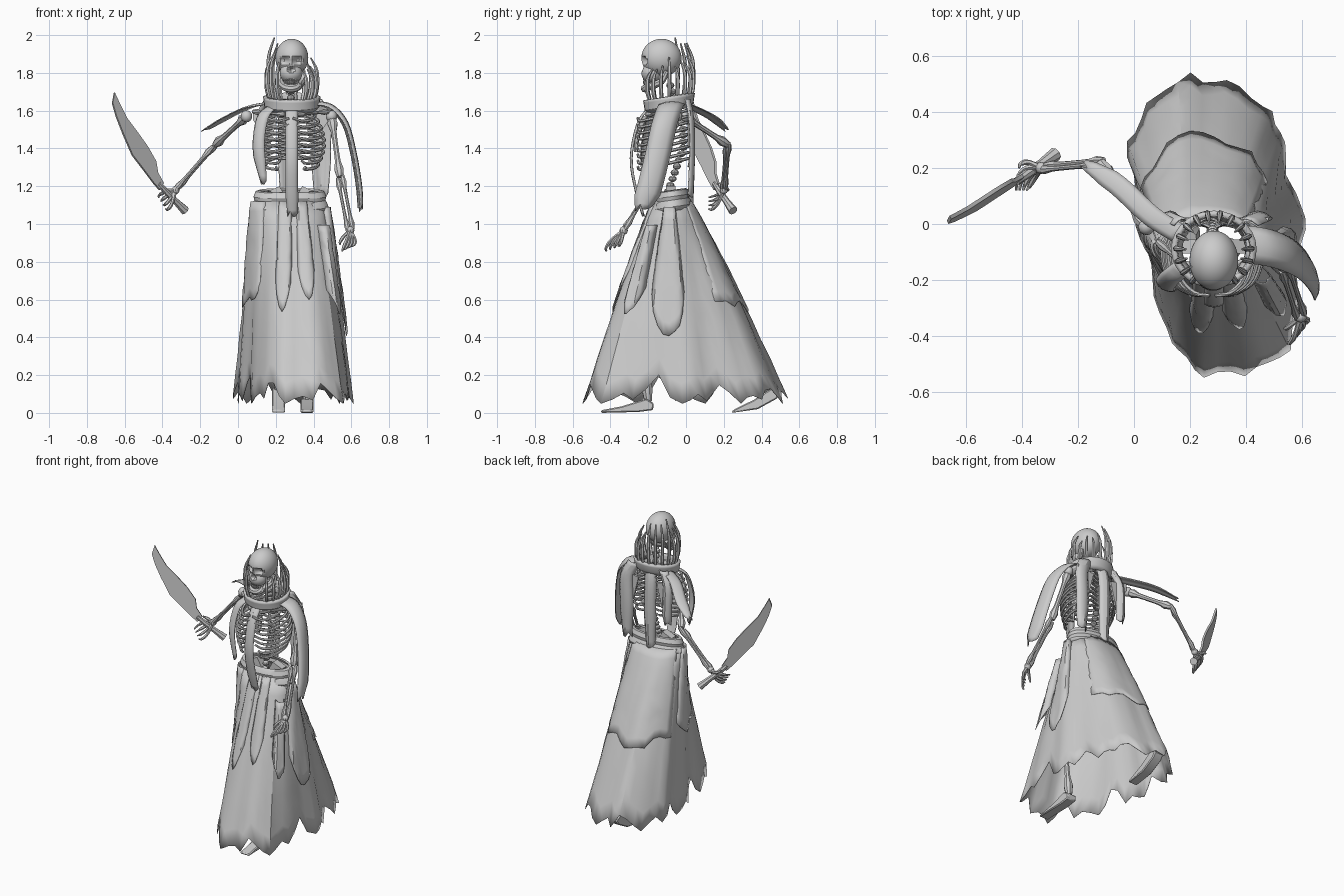
import bpy, bmesh, math, random
from mathutils import Vector as V

random.seed(4)
if "Cube" in bpy.data.objects:
    bpy.data.objects.remove(bpy.data.objects["Cube"])

grey = bpy.data.materials.new("pale_grey")
grey.use_nodes = True
COL = (0.6, 0.6, 0.6, 1)
grey.diffuse_color = COL
grey.node_tree.nodes["Principled BSDF"].inputs["Base Color"].default_value = COL
parts = []


def add(name, verts, faces, thick=0.0):
    me = bpy.data.meshes.new(name)
    me.from_pydata([tuple(v) for v in verts], [], faces)
    bm = bmesh.new()
    bm.from_mesh(me)
    bmesh.ops.recalc_face_normals(bm, faces=bm.faces)
    bm.to_mesh(me)
    bm.free()
    me.materials.append(grey)
    ob = bpy.data.objects.new(name, me)
    bpy.context.collection.objects.link(ob)
    if thick:
        m = ob.modifiers.new("thickness", "SOLIDIFY")
        m.thickness, m.offset = thick, 0
    parts.append(ob)
    return ob


def grid(name, rows, closed=False, caps=False, thick=0.0):
    """Skin a list of equally long rows of points."""
    n = len(rows[0])
    faces = [(r * n + i, r * n + (i + 1) % n, (r + 1) * n + (i + 1) % n, (r + 1) * n + i)
             for r in range(len(rows) - 1) for i in range(n if closed else n - 1)]
    if caps:
        faces += [tuple(range(n)), tuple(range((len(rows) - 1) * n, len(rows) * n))]
    return add(name, [p for r in rows for p in r], faces, thick)


def smooth(pts, k=4):
    """Catmull-Rom curve through the points."""
    p = [V(q) for q in pts]
    p = [2 * p[0] - p[1]] + p + [2 * p[-1] - p[-2]]
    out = []
    for a, b, c, d in zip(p, p[1:], p[2:], p[3:]):
        for i in range(k):
            t = i / k
            out.append(0.5 * (2 * b + (c - a) * t + (2 * a - 5 * b + 4 * c - d) * t * t
                              + (3 * b - a - 3 * c + d) * t ** 3))
    return out + [p[-2]]


def tube(name, pts, radii, sides=6):
    """Sweep a round section; radii spread evenly over the path."""
    pts = [V(p) for p in pts]
    rows, last = [], len(pts) - 1
    ref = V((0.31, 0.9, 0.2)) if abs((pts[-1] - pts[0]).normalized().y) < 0.8 else V((1, 0, 0.2))
    for i, p in enumerate(pts):
        tan = (pts[min(i + 1, last)] - pts[max(i - 1, 0)]).normalized()
        u = tan.cross(ref).normalized()
        w = tan.cross(u)
        f = i / last * (len(radii) - 1)
        j = min(int(f), len(radii) - 2)
        r = radii[j] + (radii[j + 1] - radii[j]) * (f - j)
        rows.append([p + r * (math.cos(a) * u + math.sin(a) * w)
                     for a in (math.tau * s / sides for s in range(sides))])
    return grid(name, rows, closed=True, caps=True)


def bone(name, a, b, r):
    a, b = V(a), V(b)
    tube(name, [a.lerp(b, i / 8) for i in range(9)],
         [r * 1.2, r * 1.9, r * 1.1, r, r, r, r * 1.1, r * 1.8, r * 1.2], 8)


def strip(name, pts, across, width, bow, tip=0.5):
    """Hanging cloth strip, its middle bowed outward, with a torn, narrowed end."""
    path, across, bow = smooth(pts), V(across).normalized(), V(bow)
    rows = []
    for i, p in enumerate(path):
        w = width * (1 if i < len(path) - 3 else 1 - (1 - tip) * (i - len(path) + 4) / 3)
        rows.append([p + across * w * s - bow * 4 * s * s for s in (-0.5, -0.25, 0, 0.25, 0.5)])
    back = (path[-2] - path[-1]).normalized()
    rows[-1][1] += back * 0.03
    rows[-1][4] += back * 0.02
    grid(name, rows, thick=0.006)


def ball(name, c, scale, seg=24, rings=16):
    bm = bmesh.new()
    bmesh.ops.create_uvsphere(bm, u_segments=seg, v_segments=rings, radius=1)
    bm.verts.index_update()
    vs = [V((v.co.x * scale[0], v.co.y * scale[1], v.co.z * scale[2])) + V(c) for v in bm.verts]
    fs = [tuple(v.index for v in f.verts) for f in bm.faces]
    bm.free()
    return add(name, vs, fs)


def prism(name, outline, depth):
    """Extrude a closed outline by the vector depth, centred."""
    d = V(depth) / 2
    return grid(name, [[V(p) - d for p in outline], [V(p) + d for p in outline]], True, True)


# Skirt: straight loft from waist ellipse to a skewed hem
HEM = [(.61, -.02), (.575, .13), (.53, .28), (.49, .43), (.33, .505), (.18, .55), (.04, .43), (-.025, .27),
       (0, .10), (.03, -.08), (.08, -.25), (.14, -.47), (.25, -.535), (.42, -.54), (.56, -.45), (.58, -.25)]


def skirt_point(u, t, off=0.0):
    k = int(u // 1)
    hem = V(HEM[k % 16]).lerp(V(HEM[(k + 1) % 16]), u - k)
    a = math.tau * u / 16
    out = V((math.cos(a), math.sin(a)))
    waist = V((.27 + .19 * out.x, -.075 + .095 * out.y))
    p = waist.lerp(hem, t ** 0.9) + out * (off + 0.01 * t * math.sin(u * 3.9))
    return V((p.x, p.y, 1.12 - 1.05 * t))


def cloth(name, u0, u1, t0, t1, off, cols, point=0.0, tear=0.06, closed=False):
    rows, ends, n = [], [], cols + (not closed)
    for i in range(n):
        s = i / cols
        ends.append(t1 - point * (2 * s - 1) ** 2 * (t1 - t0)
                    - tear * (0, .25, .5, .2, .8, 1, .4)[i % 7] * random.uniform(.5, 1.2))
    for r in range(11):
        f = r / 10
        rows.append([skirt_point(u0 + (u1 - u0) * i / cols, t0 + (ends[i] - t0) * f,
                                 off * (1 - (2 * i / cols - 1) ** 4) + random.uniform(-.003, .003))
                     for i in range(n)])
    grid(name, rows, closed=closed, thick=0.003)


cloth("skirt", 0, 16, 0, 1.02, 0, 56, tear=0.12, closed=True)
cloth("back_overskirt", 2, 7, 0, .56, .01, 14, .1)
cloth("right_overskirt", 7.6, 10.2, 0, .55, .016, 8, .2)
cloth("front_right_flap", 11.3, 12.2, 0, .56, .01, 6, .3, .02)
cloth("front_flap", 12.5, 13.3, 0, .5, .01, 6, .3, .02)
cloth("front_left_flap", 13.9, 14.7, .12, .58, .045, 8, .3, .03)
cloth("left_flap", 15, 16.4, .03, .69, .024, 8, .35, .02)


def ring(name, c, profile, tilt, thick):
    """Elliptical band from (rx, ry, z) levels, tilted along y."""
    grid(name, [[V((c[0] + rx * math.cos(a), c[1] + ry * math.sin(a), z + tilt * ry * math.sin(a)))
                 for a in (math.tau * i / 28 for i in range(28))] for rx, ry, z in profile],
         closed=True, thick=thick)


ring("waistband", (.275, -.075), [(.195, .1, 1.07), (.2, .105, 1.09), (.19, .095, 1.115), (.183, .088, 1.125),
                                  (.188, .092, 1.145), (.178, .08, 1.17), (.16, .072, 1.175)], .15, .01)
ring("collar", (.285, -.09), [(.12, .105, 1.605), (.137, .12, 1.625), (.14, .125, 1.66), (.143, .128, 1.675)],
     .15, .02)

# Collar spikes rising inside the collar and curling in around the head
for i in range(16):
    a = math.radians(-55 + 290 * i / 15)
    d = V((math.cos(a), math.sin(a), 0))
    h = .25 - .04 * d.x + .03 * d.y + random.uniform(-.06, .05)
    path = smooth([V((.285, -.095, 1.65 + h * f)) + d * r
                   for f, r in ((0, .115), (.3, .134), (.7, .132), (1, .1))])
    tube("collar_spike", path, [.01, .011, .01, .004], 6)

# Skull with pressed-in sockets, jaw and teeth
skull = ball("skull", (.285, -.13, 1.88), (.087, .106, .1), 40, 32)
face = ball("face", (.281, -.18, 1.8), (.06, .056, .055), 32, 24)
for v in list(skull.data.vertices) + list(face.data.vertices):
    for ex, ez, r in ((.249, 1.865, .026), (.315, 1.865, .026), (.28, 1.818, .015)):
        d = math.hypot(v.co.x - ex, v.co.z - ez) / r
        if v.co.y < -.14 and d < 1:
            v.co.y += .03 * (1 - d * d)
tube("jaw", smooth([(.345, -.1, 1.81), (.338, -.13, 1.755), (.315, -.2, 1.725), (.281, -.218, 1.717),
                    (.247, -.2, 1.725), (.225, -.13, 1.755), (.218, -.1, 1.81)]), [.014, .02, .021, .02, .014], 8)
for i in range(-3, 4):
    for z in (1.75, 1.77):
        ball("tooth", (.281 + i * .011, -.222 + .002 * i * i, z), (.0055, .006, .011), 8, 6)

# Spine, ribs and breastbone
for i in range(19):
    z = 1.14 + i * .033
    ball("vertebra", (.28, -.015 - .07 * max(0, z - 1.5) / .24 - .07 * max(0, 1.4 - z) / .2, z),
         (.022, .022, .017), 8, 6)
tube("breastbone", smooth([(.28, -.22, 1.57), (.28, -.26, 1.47), (.28, -.265, 1.38)]), [.02, .018, .01])
for i in range(9):
    z, w = 1.59 - i * .032, .1 + .075 * math.sin(.35 + i * .27)
    for s in (-1, 1):
        gap = .01 if i < 6 else .03 + .025 * (i - 6)
        tube("rib", smooth([(.28 + s * x, y, z + dz) for x, y, dz in
                            ((.01, -.01, .01), (w * .6, .01, .012), (w, -.08, -.01),
                             (w * .9, -.19, -.035), (w * .5, -.245, -.045), (gap, -.255, -.03))]),
             [.007, .009, .009, .007])
for s in (-1, 1):
    bone("collarbone", (.28 + s * .03, -.21, 1.58), (.28 + s * .2, -.06, 1.595), .009)
    prism("shoulder_blade", [(.28 + s * x, .015, z) for x, z in
                             ((.07, 1.57), (.2, 1.6), (.2, 1.55), (.11, 1.41))], (0, .015, 0))
    prism("hip_bone", [(.28 + s * x, -.08, z) for x, z in
                       ((.02, 1.13), (.06, 1.2), (.13, 1.17), (.11, 1.1), (.04, 1.04))], (0, .05, 0))


# Arms and hands
def arm(side, shoulder, elbow, wrist, tips, knuckle):
    sh, el, wr = V(shoulder), V(elbow), V(wrist)
    ball(side + "_shoulder_joint", sh, (.03, .03, .032), 12, 8)
    bone(side + "_upper_arm", sh, el, .015)
    for k in (-1, 1):
        o = V((.012, .008, .008)) * k
        bone(side + "_forearm_bone", el + o, wr + o, .009)
    ball(side + "_wrist", wr, (.022, .022, .022), 10, 8)
    for tip, kn in zip(tips, knuckle):
        mid = (V(kn) + V(tip)) / 2 + (V(kn) - wr) * .25
        tube(side + "_finger", smooth([wr, kn, mid, tip]), [.011, .009, .01, .007, .004])


arm("left", (.495, -.05, 1.57), (.54, -.16, 1.25), (.595, -.33, .965),
    [(.55 + .012 * i, -.42 + .02 * i, .855 + .01 * i) for i in range(4)] + [(.54, -.37, .89)],
    [(.575 + .015 * i, -.395 + .018 * i, .915) for i in range(4)] + [(.56, -.36, .935)])
arm("right", (.045, -.01, 1.57), (-.12, .22, 1.42), (-.33, .2, 1.18),
    [(-.42 + .012 * i, .12, 1.14 - .02 * i) for i in range(4)] + [(-.41, .2, 1.2)],
    [(-.385 + .012 * i, .2 - .01 * i, 1.17 - .02 * i) for i in range(4)] + [(-.375, .22, 1.18)])


# Curved sword in a slanting plane that leans back
def on_blade(x, z):
    lean = ((x + .28) * .86 + (z - 1.06) * .51) * .3
    return (x, .02 + (x + .66) * .6 + lean, z)


BLADE = [(-.655, 1.695), (-.625, 1.63), (-.59, 1.56), (-.53, 1.48), (-.48, 1.41), (-.435, 1.33), (-.425, 1.27),
         (-.395, 1.215), (-.415, 1.18), (-.45, 1.22), (-.51, 1.30), (-.56, 1.365), (-.61, 1.48), (-.645, 1.57),
         (-.665, 1.64)]
prism("sword_blade", [on_blade(*p) for p in BLADE], (.006, -.012, .004))
tube("sword_handle", [on_blade(*p) for p in ((-.42, 1.215), (-.38, 1.17), (-.33, 1.12), (-.28, 1.07))],
     [.014, .017, .018, .025], 8)

# Cloth strips hanging from the collar
strip("left_shoulder_cape", [(.4, -.07, 1.65), (.5, -.085, 1.63), (.58, -.115, 1.54), (.625, -.15, 1.38),
                             (.655, -.195, 1.2), (.66, -.235, 1.08)], (-.1, 1, 0), .135, (.02, 0, .015))
strip("right_shoulder_cape", [(.17, -.04, 1.645), (.06, .03, 1.625), (-.06, .14, 1.57), (-.18, .22, 1.5)],
      (.7, .6, .1), .075, (0, 0, .008))
strip("front_strip", [(.285, -.2, 1.62), (.285, -.26, 1.53), (.285, -.295, 1.35), (.285, -.27, 1.18),
                      (.29, -.23, 1.04)], (1, 0, 0), .065, (0, -.01, 0), .8)
strip("front_right_strip", [(.17, -.16, 1.62), (.12, -.2, 1.56), (.1, -.23, 1.4), (.13, -.23, 1.21)],
      (1, -.6, 0), .07, (-.01, -.01, 0))
for x, end, wide in ((.13, 1.3, .07), (.26, 1.08, .09), (.44, 1.14, .1)):
    strip("back_strip", [(.285 + (x - .285) * .7, .02, 1.66), (x, .04, 1.56), (x, .045, 1.38), (x, .035, end)],
          (1, 0, 0), wide, (0, .025, 0), .7)

# Legs and feet in mid stride
for side, hip, knee, ankle in (("left", (.34, -.07, 1.08), (.37, -.25, .6), (.365, -.2, .06)),
                               ("right", (.2, -.05, 1.08), (.2, .1, .58), (.215, .46, .12))):
    bone(side + "_thigh", hip, knee, .02)
    bone(side + "_shin", knee, ankle, .017)
FEET = {"left_foot": (.365, [(-.45, 0), (-.45, .014), (-.34, .035), (-.21, .075), (-.17, .05), (-.175, .015),
                             (-.25, .005)]),
        "right_foot": (.215, [(.24, 0), (.25, .016), (.36, .07), (.46, .135), (.505, .11), (.48, .075),
                              (.38, .02)])}
for name, (x, side_outline) in FEET.items():
    foot = prism(name, [(x, y, z) for y, z in side_outline], (.07, 0, 0))
    foot.modifiers.new("soft_edges", "BEVEL").width = .006

bpy.ops.object.select_all(action="DESELECT")
for ob in parts:
    ob.select_set(True)
bpy.context.view_layer.objects.active = parts[0]
bpy.ops.object.shade_smooth_by_angle(angle=math.radians(30))
